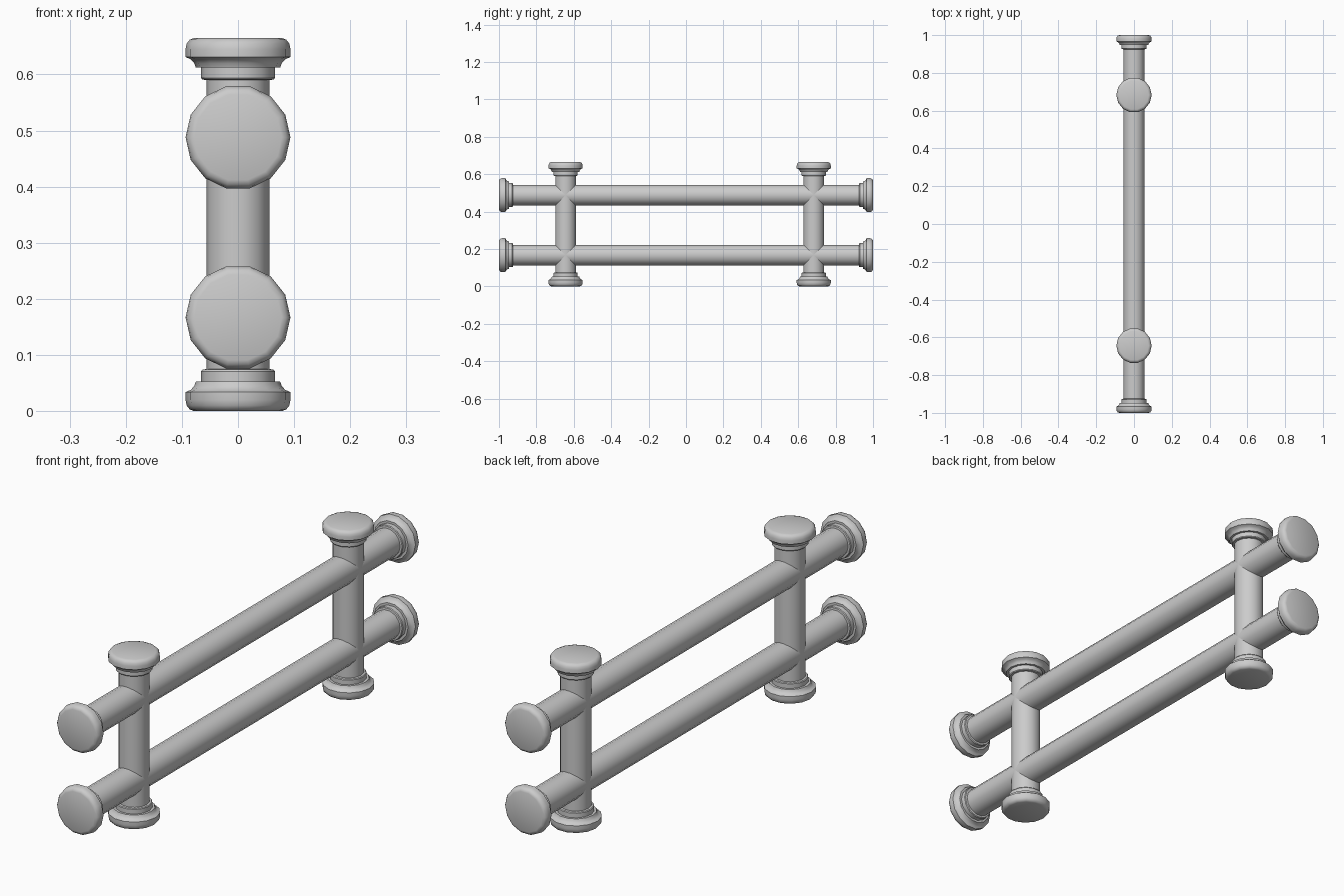
import bpy, bmesh, math
from mathutils import Vector

if "Cube" in bpy.data.objects:
    bpy.data.objects.remove(bpy.data.objects["Cube"])

SIDES = 14
# Flanged end profile: (radius, distance from the outer end)
CAP = [(0.078, 0.0), (0.086, 0.003), (0.0915, 0.010), (0.0935, 0.020), (0.0935, 0.034),
       (0.084, 0.038), (0.078, 0.045), (0.075, 0.053), (0.066, 0.053),
       (0.066, 0.071), (0.0635, 0.074), (0.056, 0.075)]


def flanged_tube(name, length, location, rotation=(0, 0, 0)):
    # Lathe a mirrored profile around the tube's axis
    half = length / 2
    profile = [(r, d - half) for r, d in CAP]
    profile += [(r, half - d) for r, d in reversed(CAP)]
    bm = bmesh.new()
    rings = []
    for r, z in profile:
        rings.append([bm.verts.new((r * math.cos(a), r * math.sin(a), z))
                      for a in (2 * math.pi * i / SIDES for i in range(SIDES))])
    for low, high in zip(rings, rings[1:]):
        for i in range(SIDES):
            j = (i + 1) % SIDES
            bm.faces.new((low[i], low[j], high[j], high[i]))
    # Flat ends
    bm.faces.new(list(reversed(rings[0])))
    bm.faces.new(rings[-1])
    mesh = bpy.data.meshes.new(name)
    bm.to_mesh(mesh)
    bm.free()
    ob = bpy.data.objects.new(name, mesh)
    bpy.context.collection.objects.link(ob)
    ob.location = Vector(location)
    ob.rotation_euler = rotation
    bpy.ops.object.select_all(action='DESELECT')
    ob.select_set(True)
    bpy.context.view_layer.objects.active = ob
    bpy.ops.object.shade_smooth_by_angle(angle=math.radians(35))
    return ob


# Upright posts
HEIGHT = 0.665
for name, y in (("front_post", -0.644), ("back_post", 0.683)):
    flanged_tube(name, HEIGHT, (0, y, HEIGHT / 2))

# Horizontal rails
for name, z in (("lower_rail", 0.167), ("upper_rail", 0.488)):
    flanged_tube(name, 2.0, (0, 0, z), (math.pi / 2, 0, 0))
